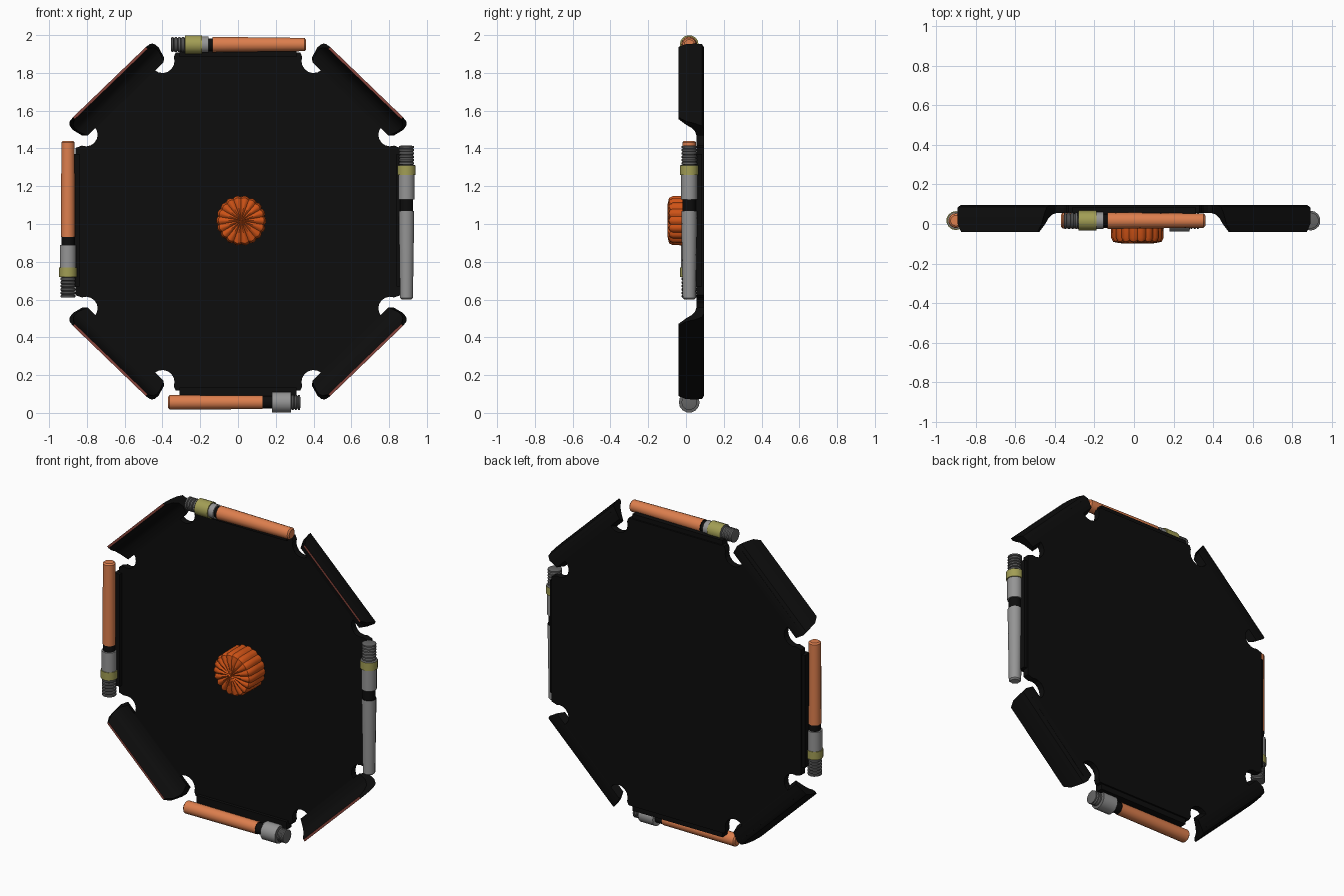
import bpy, bmesh, math
from mathutils import Vector

if "Cube" in bpy.data.objects:
    bpy.data.objects.remove(bpy.data.objects["Cube"])

ZC = 1.013  # height of the plate centre


def material(name, rgb):
    m = bpy.data.materials.new(name)
    m.diffuse_color = (*rgb, 1)
    m.use_nodes = True
    m.node_tree.nodes["Principled BSDF"].inputs["Base Color"].default_value = m.diffuse_color
    return m


BLACK = material("black", (0.004, 0.004, 0.004))
ORANGE = material("orange", (0.62, 0.085, 0.008))
COPPER = material("copper", (0.72, 0.21, 0.075))
GREY = material("grey", (0.30, 0.30, 0.30))
DARK = material("dark_grey", (0.13, 0.13, 0.13))
YELLOW = material("dull_yellow", (0.36, 0.34, 0.09))
RED = material("dull_red", (0.25, 0.06, 0.045))


def finish(bm, name, mats, smooth=True):
    bmesh.ops.recalc_face_normals(bm, faces=bm.faces)
    me = bpy.data.meshes.new(name)
    bm.to_mesh(me)
    bm.free()
    for m in mats:
        me.materials.append(m)
    ob = bpy.data.objects.new(name, me)
    bpy.context.collection.objects.link(ob)
    if smooth:
        bpy.ops.object.select_all(action='DESELECT')
        ob.select_set(True)
        bpy.context.view_layer.objects.active = ob
        bpy.ops.object.shade_smooth_by_angle(angle=math.radians(35))
    return ob


def arc(cx, cz, r, a0, a1, n=10):
    return [(cx + r * math.cos(math.radians(a0 + (a1 - a0) * i / n)),
             cz + r * math.sin(math.radians(a0 + (a1 - a0) * i / n))) for i in range(n + 1)]


# octagonal plate with rounded notches: one quadrant, mirrored twice
quad = [(0.33, 0.895)]
quad += arc(0.40, 0.85, 0.064, 160, 375)
quad += [(0.452, 0.90), (0.835, 0.526)]
quad += arc(0.805, 0.46, 0.062, 75, 290)
quad += [(0.86, 0.39)]
right = quad + [(x, -z) for x, z in reversed(quad)]
outline = right + [(-x, z) for x, z in reversed(right)]
bm = bmesh.new()
face = bm.faces.new([bm.verts.new((x, 0.095, z + ZC)) for x, z in outline])
ext = bmesh.ops.extrude_face_region(bm, geom=[face])
bmesh.ops.translate(bm, vec=(0, -0.04, 0),
                    verts=[v for v in ext['geom'] if isinstance(v, bmesh.types.BMVert)])
finish(bm, "octagon_plate", [BLACK], smooth=False)


# raised curved flanges on the four diagonal sides
# profile: distance from centre, depth, half length
prof = [(0.90, 0.095, 0.30), (0.955, 0.096, 0.315), (0.982, 0.085, 0.312),
        (0.993, 0.05, 0.305), (1.0, 0.0, 0.295), (1.004, -0.040, 0.268),
        (0.990, -0.040, 0.268), (0.975, 0.0, 0.295), (0.958, 0.03, 0.302),
        (0.93, 0.048, 0.30), (0.88, 0.055, 0.28)]
n_dir = Vector((0.694, 0, 0.72))
t_dir = Vector((0.72, 0, -0.694))
for sx, xn in ((-1, "left"), (1, "right")):
    for sz, zn in ((1, "upper"), (-1, "lower")):
        bm = bmesh.new()
        ends = []
        for e in (-1, 1):
            row = []
            for u, y, h in prof:
                p = n_dir * u + t_dir * (e * h - 0.022)
                row.append(bm.verts.new((sx * p.x, y, sz * p.z + ZC)))
            ends.append(row)
        k = len(prof)
        for i in range(k):
            j = (i + 1) % k
            f = bm.faces.new((ends[0][i], ends[0][j], ends[1][j], ends[1][i]))
            f.material_index = 1 if i == 5 else 0  # red rim
        for row in ends:
            bm.faces.new(row)
        finish(bm, f"{zn}_{xn}_flange", [BLACK, RED])


# fluted centre knob
N = 72
bm = bmesh.new()
rings = []
for r, y in ((0.133, 0.06), (0.133, 0.0), (0.132, -0.07), (0.122, -0.09), (0.09, -0.097), (0.04, -0.099)):
    ring = []
    for i in range(N):
        a = 2 * math.pi * i / N
        fold = abs(math.cos(9 * a))
        rr = r * (0.94 + 0.06 * fold)
        yy = y + (0.008 * (1 - fold) if y < -0.08 else 0)
        ring.append(bm.verts.new((0.017 + rr * math.cos(a), yy, 1.018 + rr * math.sin(a))))
    rings.append(ring)
for a, b in zip(rings, rings[1:]):
    for i in range(N):
        bm.faces.new((a[i], a[(i + 1) % N], b[(i + 1) % N], b[i]))
tip = bm.verts.new((0.017, -0.098, 1.018))
for i in range(N):
    bm.faces.new((rings[-1][i], rings[-1][(i + 1) % N], tip))
bm.faces.new(rings[0])
finish(bm, "centre_knob", [ORANGE])


# edge rods: threaded tip, collars, neck and long handle
def rod(name, start, axis, thread, parts, sides=14):
    mats = [DARK, GREY, YELLOW, BLACK, COPPER]
    start, axis = Vector(start), Vector(axis)
    side1 = Vector((0, 1, 0))
    side2 = axis.cross(side1)
    pts = [(0, 0.028, DARK)]  # distance, radius, colour of the band that follows
    turns = max(3, round(thread / 0.017))
    for i in range(turns):
        d = thread * i / turns
        pts += [(d + 0.003, 0.041, DARK), (d + thread / turns * 0.65, 0.041, DARK),
                (d + thread / turns * 0.8, 0.034, DARK)]
    prev = thread
    for end, r0, r1, mat in parts:
        pts += [(prev, r0, mat), (end, r1, mat)]
        prev = end
    pts += [(prev + 0.008, r1 * 0.75, mat)]
    bm = bmesh.new()
    rows = []
    for d, r, _ in pts:
        rows.append([bm.verts.new(start + axis * d
                     + side1 * (r * math.cos(2 * math.pi * i / sides))
                     + side2 * (r * math.sin(2 * math.pi * i / sides))) for i in range(sides)])
    for p, a, b in zip(pts, rows, rows[1:]):
        for i in range(sides):
            f = bm.faces.new((a[i], a[(i + 1) % sides], b[(i + 1) % sides], b[i]))
            f.material_index = mats.index(p[2])
    bm.faces.new(rows[0])
    bm.faces.new(rows[-1]).material_index = mats.index(mat)
    finish(bm, name, mats)


Y = 0.017
rod("top_rod", (-0.355, Y, 1.95), (1, 0, 0), 0.075,
    [(0.165, 0.050, 0.050, YELLOW), (0.20, 0.043, 0.043, GREY),
     (0.22, 0.034, 0.034, BLACK), (0.707, 0.042, 0.036, COPPER)])
rod("left_rod", (-0.90, Y, 0.61), (0, 0, 1), 0.11,
    [(0.16, 0.048, 0.048, YELLOW), (0.28, 0.044, 0.044, GREY),
     (0.32, 0.034, 0.034, BLACK), (0.822, 0.038, 0.036, COPPER)])
rod("right_rod", (0.892, Y, 1.415), (0, 0, -1), 0.105,
    [(0.155, 0.050, 0.050, YELLOW), (0.285, 0.044, 0.044, GREY),
     (0.345, 0.036, 0.036, BLACK), (0.807, 0.042, 0.035, GREY)])
rod("bottom_rod", (0.33, Y, 0.056), (-1, 0, 0), 0.05,
    [(0.15, 0.055, 0.055, GREY), (0.20, 0.034, 0.034, BLACK),
     (0.692, 0.037, 0.039, COPPER)])

# small tabs that hold the rods to the plate edges
for name, loc, size in (("top_clip", (0, 0.06, 1.91), (0.62, 0.05, 0.05)),
                        ("bottom_clip", (0, 0.06, 0.11), (0.62, 0.05, 0.05)),
                        ("left_clip", (-0.86, 0.06, 1.02), (0.04, 0.05, 0.7)),
                        ("right_clip", (0.86, 0.06, 1.02), (0.04, 0.05, 0.7))):
    bm = bmesh.new()
    bmesh.ops.create_cube(bm, size=1)
    for v in bm.verts:
        v.co = Vector(loc) + Vector([c * s for c, s in zip(v.co, size)])
    finish(bm, name, [BLACK], smooth=False)
